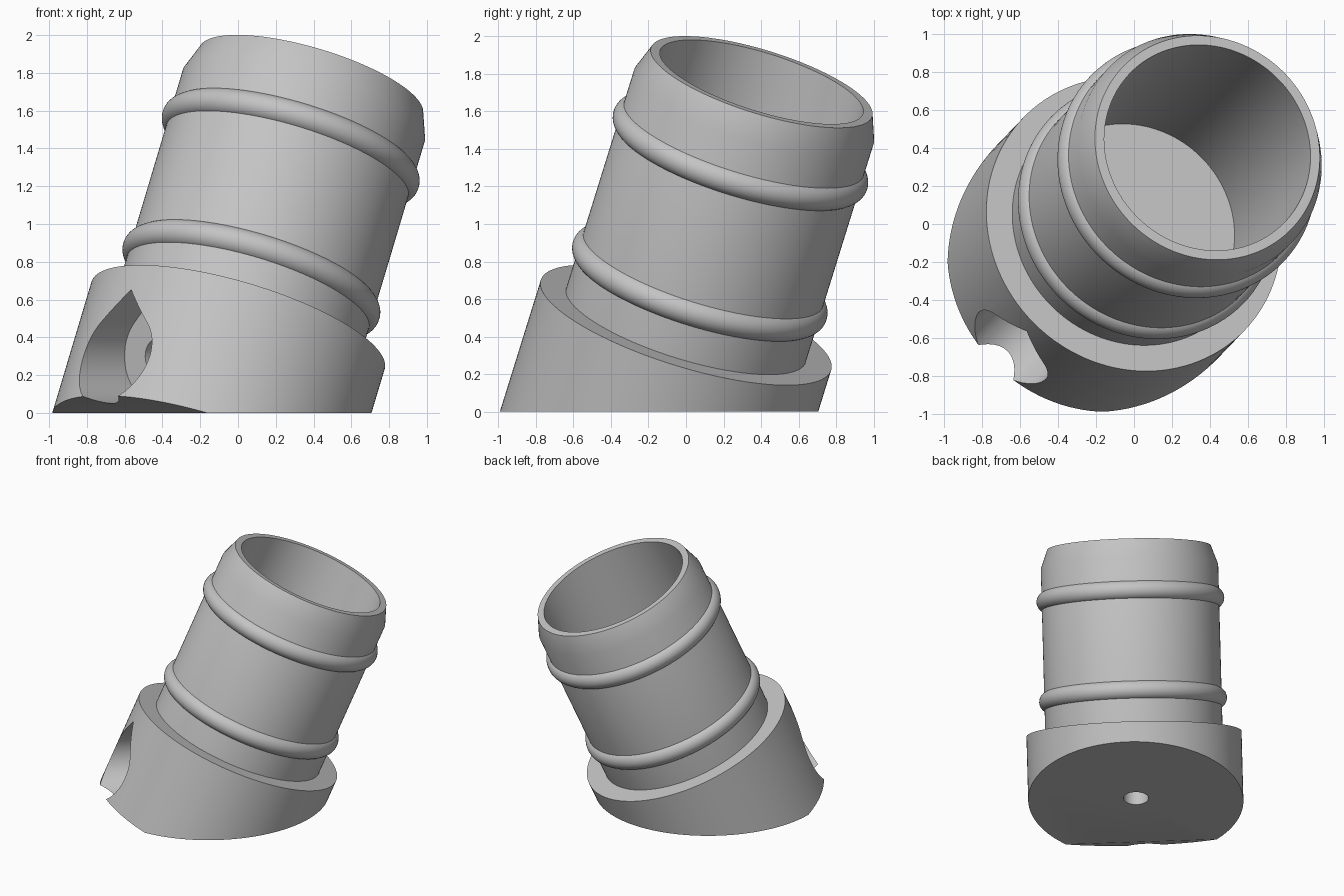
import bpy, bmesh, math
from mathutils import Vector, Matrix

if "Cube" in bpy.data.objects:
    bpy.data.objects.remove(bpy.data.objects["Cube"], do_unlink=True)

# One plain grey material
grey = bpy.data.materials.new("plain grey")
grey.use_nodes = True
colour = (0.55, 0.55, 0.55, 1)
grey.diffuse_color = colour
grey.node_tree.nodes["Principled BSDF"].inputs["Base Color"].default_value = colour

# Tilted frame: origin at the centre of the collar's upper face
axis = Vector((0.299, 0.311, 1)).normalized()
tilt = Matrix.Translation((0, 0, 0.462)) @ axis.to_track_quat('Z', 'Y').to_matrix().to_4x4()


def add_object(name, bm):
    bmesh.ops.recalc_face_normals(bm, faces=bm.faces)
    mesh = bpy.data.meshes.new(name)
    bm.to_mesh(mesh)
    bm.free()
    obj = bpy.data.objects.new(name, mesh)
    obj.data.materials.append(grey)
    bpy.context.collection.objects.link(obj)
    return obj


def lathe(profile, closed=False, steps=128):
    """Spin (radius, height) points about z, then move into the tilted frame."""
    bm = bmesh.new()
    verts = [bm.verts.new((r, 0, h)) for r, h in profile]
    edges = [bm.edges.new(pair) for pair in zip(verts, verts[1:])]
    if closed:
        edges.append(bm.edges.new((verts[-1], verts[0])))
    bmesh.ops.spin(bm, geom=verts + edges, cent=(0, 0, 0), axis=(0, 0, 1),
                   angle=math.tau, steps=steps, use_merge=True)
    bmesh.ops.remove_doubles(bm, verts=bm.verts, dist=0.0001)
    bmesh.ops.transform(bm, matrix=tilt, verts=bm.verts)
    return bm


def prism(name, outline, start, end):
    """Extrude a sideways/up outline between two points, as a hidden cutter."""
    start, end = Vector(start), Vector(end)
    along = (end - start).normalized()
    up = Vector((0, 0, 1)) if abs(along.z) < 0.5 else Vector((0, 1, 0))
    side = along.cross(up)
    bm = bmesh.new()
    face = bm.faces.new([bm.verts.new(start + side * a + up * b) for a, b in outline])
    grown = bmesh.ops.extrude_face_region(bm, geom=[face])
    moved = [g for g in grown["geom"] if isinstance(g, bmesh.types.BMVert)]
    bmesh.ops.translate(bm, vec=end - start, verts=moved)
    obj = add_object(name, bm)
    obj.hide_render = True
    obj.hide_set(True)
    return obj


def arc(radius, first, last, count):
    angles = [math.radians(first + (last - first) * i / count) for i in range(count + 1)]
    return [(radius * math.cos(a), radius * math.sin(a)) for a in angles]


# Collar and hollow tube in one solid, with a tapered lip
bm = lathe([(0, -0.752), (0.81, -0.752), (0.81, 0), (0.668, 0), (0.668, 1.268),
            (0.617, 1.41), (0.566, 1.41), (0.566, -0.05), (0, -0.05)])
# Level foot, cut flat at the ground
cut = bmesh.ops.bisect_plane(bm, geom=bm.verts[:] + bm.edges[:] + bm.faces[:],
                             plane_co=(0, 0, 0), plane_no=(0, 0, 1), clear_inner=True)
rim = [g for g in cut["geom_cut"] if isinstance(g, bmesh.types.BMEdge)]
bmesh.ops.contextual_create(bm, geom=rim)
body = add_object("collar_and_tube", bm)

# Teardrop side port, narrow channel behind it, and drain hole in the foot
teardrop = arc(0.249, 135, 405, 48) + [(0, 0.352)]
circle = arc(0.094, 0, 350, 35)
cutters = [
    prism("side_port_cutter", teardrop, (-1, -1, 0.3), (-0.425, -0.425, 0.3)),
    prism("channel_cutter", circle, (-0.5, -0.5, 0.3), (-0.12, -0.12, 0.3)),
    prism("drain_hole_cutter", circle, (-0.12, -0.12, -0.2), (-0.12, -0.12, 0.31)),
]
for cutter in cutters:
    mod = body.modifiers.new(cutter.name, 'BOOLEAN')
    mod.operation = 'DIFFERENCE'
    mod.solver = 'EXACT'
    mod.object = cutter
    bpy.context.view_layer.objects.active = body
    bpy.ops.object.modifier_apply(modifier=mod.name)
    bpy.data.objects.remove(cutter, do_unlink=True)

# Two rounded beads around the tube
parts = [body]
for name, height in (("lower_bead", 0.258), ("upper_bead", 1.016)):
    ring = [(0.632 + r, height + h) for r, h in arc(0.075, -75, 75, 16)]
    parts.append(add_object(name, lathe(ring, closed=True)))

bpy.ops.object.select_all(action='DESELECT')
for part in parts:
    part.select_set(True)
bpy.context.view_layer.objects.active = body
bpy.ops.object.shade_smooth_by_angle(angle=math.radians(30))
